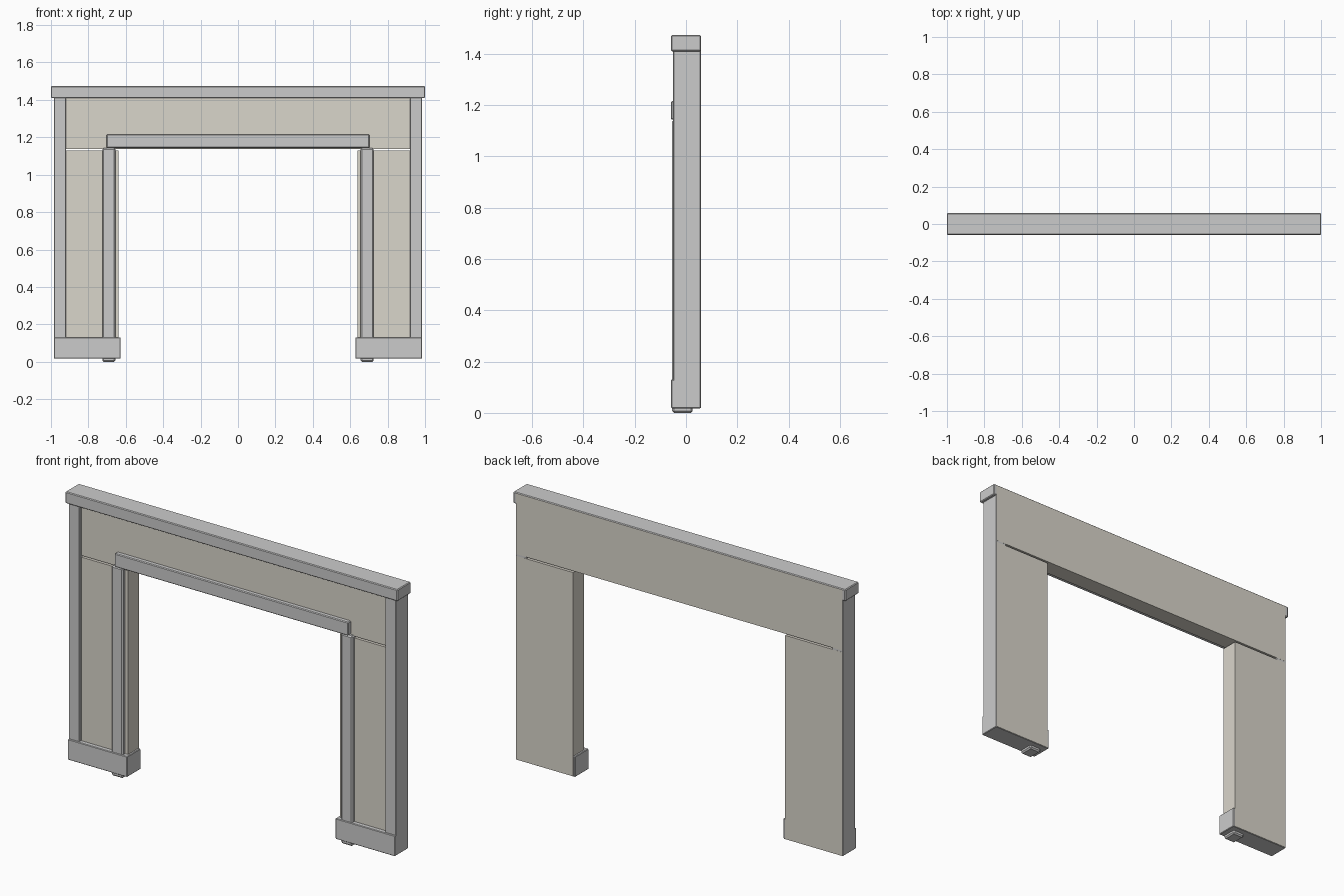
import bpy
import bmesh

if "Cube" in bpy.data.objects:
    bpy.data.objects.remove(bpy.data.objects["Cube"])

stone = bpy.data.materials.new("warm_stone")
stone.diffuse_color = (0.70, 0.67, 0.60, 1)
stone.use_nodes = True
stone.node_tree.nodes["Principled BSDF"].inputs["Base Color"].default_value = stone.diffuse_color


def box(name, x, y, z, bevel=0.0, mat=None):
    """Axis-aligned block given by (min, max) ranges, with an optional chamfer."""
    bm = bmesh.new()
    bmesh.ops.create_cube(bm, size=1)
    for v in bm.verts:
        for i, (lo, hi) in enumerate((x, y, z)):
            v.co[i] = hi if v.co[i] > 0 else lo
    if bevel:
        bmesh.ops.bevel(bm, geom=bm.edges[:], offset=bevel, segments=1,
                        profile=0.5, affect='EDGES')
    mesh = bpy.data.meshes.new(name)
    bm.to_mesh(mesh)
    bm.free()
    if mat:
        mesh.materials.append(mat)
    obj = bpy.data.objects.new(name, mesh)
    bpy.context.collection.objects.link(obj)
    return obj


def pair(name, x, y, z, bevel=0.0, mat=None):
    """The same block on the left and right sides."""
    box("left_" + name, (-x[1], -x[0]), y, z, bevel, mat)
    box("right_" + name, x, y, z, bevel, mat)


BACK = 0.058

# Mantel shelf across the top
box("mantel_shelf", (-1, 1), (-0.058, BACK), (1.41, 1.473), 0.004)

# Flat facing panels, separated by a narrow slit
box("header_panel", (-0.982, 0.982), (-0.034, BACK + 0.0005), (1.138, 1.469), 0, stone)
pair("leg_panel", (0.638, 0.982), (-0.034, BACK + 0.0005), (0.02, 1.129), 0, stone)

# Outer pilasters, which also close the slit at the sides
pair("outer_pilaster", (0.92, 0.985), (-0.05, BACK), (0.019, 1.415), 0.003)

# Inner pilasters run through the plinths and form small feet
pair("inner_pilaster", (0.656, 0.725), (-0.054, 0.026), (0, 1.143), 0.007)

# Lintel trim above the opening
box("lintel_trim", (-0.703, 0.703), (-0.058, 0.0), (1.143, 1.216), 0.004)

# Plinth blocks at the bottom of each leg
pair("plinth", (0.627, 0.985), (-0.058, BACK), (0.018, 0.13), 0.003)
